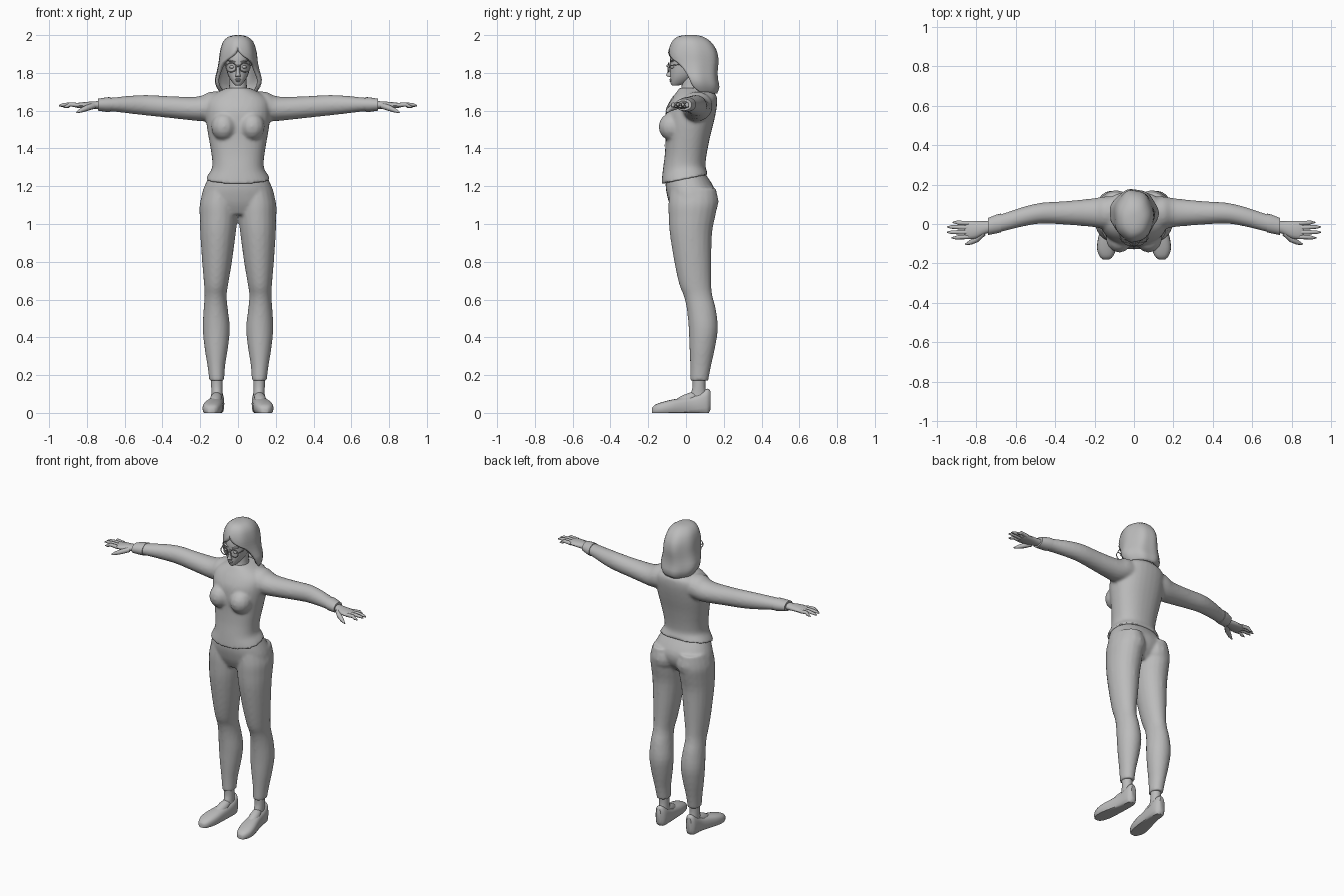
import bpy, bmesh, math
from mathutils import Vector, Matrix

grey = bpy.data.materials.new("plain grey")
grey.diffuse_color = (0.5, 0.5, 0.5, 1)
AXES = {"x": (0, 1, 2), "y": (1, 0, 2), "z": (2, 0, 1)}


def spline(rows, steps):
    """Smoothly resample the rows of a profile."""
    out = []
    for i in range(len(rows) - 1):
        p = [rows[max(0, min(len(rows) - 1, i + k))] for k in (-1, 0, 1, 2)]
        for s in range(steps):
            t = s / steps
            out.append([0.5 * (2 * b + (c - a) * t + (2 * a - 5 * b + 4 * c - d) * t * t
                               + (3 * b - a - 3 * c + d) * t ** 3) for a, b, c, d in zip(*p)])
    return out + [list(rows[-1])]


def loft(bm, rows, axis="z", side=1, n=20, steps=3, power=1.0, tilt=0.0, floor=None):
    """Closed tube: each row is (position, min a, max a, min b, max b)."""
    ax, ia, ib = AXES[axis]
    rings = []
    for pos, a0, a1, b0, b1 in spline(rows, steps):
        ring = []
        for k in range(n):
            t = 2 * math.pi * k / n
            c, s = math.cos(t), math.sin(t)
            co = [0, 0, 0]
            co[ax] = pos
            co[ia] = (a0 + a1) / 2 + (a1 - a0) / 2 * math.copysign(abs(c) ** power, c)
            co[ib] = (b0 + b1) / 2 + (b1 - b0) / 2 * math.copysign(abs(s) ** power, s)
            if tilt:                                   # hem rises towards the back
                co[2] += tilt * co[1] * max(0, 1 - (pos - rows[0][0]) / 0.1)
            if floor is not None:
                co[2] = max(co[2], floor)
            co[0] *= side
            ring.append(bm.verts.new(co))
        rings.append(ring)
    for r, q in zip(rings, rings[1:]):
        for k in range(n):
            bm.faces.new((r[k], r[(k + 1) % n], q[(k + 1) % n], q[k]))
    bm.faces.new(rings[0][::-1])
    bm.faces.new(rings[-1])


def blob(bm, loc, size, rot=(0, 0, 0), seg=14):
    m = Matrix.Translation(loc)
    for a, ax in zip(rot, "XYZ"):
        m = m @ Matrix.Rotation(a, 4, ax)
    m = m @ Matrix.Diagonal((*size, 1))
    bmesh.ops.create_uvsphere(bm, u_segments=seg, v_segments=8, radius=1, matrix=m)


def tube(bm, points, r, closed=False, n=6):
    """Thin round tube along points."""
    pts = [Vector(p) for p in points]
    rings = []
    for i, p in enumerate(pts):
        if closed:
            d = pts[(i + 1) % len(pts)] - pts[i - 1]
        else:
            d = pts[min(i + 1, len(pts) - 1)] - pts[max(i - 1, 0)]
        u = d.cross(Vector((0.1, 1, 0.2))).normalized()
        v = d.cross(u).normalized()
        rr = r[i] if isinstance(r, (list, tuple)) else r
        rings.append([bm.verts.new(p + rr * (u * math.cos(k * math.tau / n) + v * math.sin(k * math.tau / n)))
                      for k in range(n)])
    for i in range(len(rings) if closed else len(rings) - 1):
        a, b = rings[i], rings[(i + 1) % len(rings)]
        for k in range(n):
            bm.faces.new((a[k], a[(k + 1) % n], b[(k + 1) % n], b[k]))
    if not closed:
        bm.faces.new(rings[0][::-1])
        bm.faces.new(rings[-1])


def finish(bm, name, voxel=None, angle=50):
    bmesh.ops.recalc_face_normals(bm, faces=bm.faces)
    me = bpy.data.meshes.new(name)
    bm.to_mesh(me)
    bm.free()
    me.materials.append(grey)
    ob = bpy.data.objects.new(name, me)
    bpy.context.collection.objects.link(ob)
    bpy.ops.object.select_all(action="DESELECT")
    ob.select_set(True)
    bpy.context.view_layer.objects.active = ob
    bpy.ops.object.shade_smooth_by_angle(angle=math.radians(angle))
    if voxel:                                          # fuse overlapping volumes
        m = ob.modifiers.new("fuse", "REMESH")
        m.mode, m.voxel_size, m.use_smooth_shade = "VOXEL", voxel, True
        m = ob.modifiers.new("soften", "SMOOTH")
        m.factor, m.iterations = 0.5, 5
    return ob


# trousers: pelvis and two legs
bm = bmesh.new()
loft(bm, [(1.05, -.12, .12, -.06, .10), (1.10, -.19, .19, -.085, .14), (1.15, -.193, .193, -.10, .155),
          (1.20, -.178, .178, -.108, .145), (1.27, -.145, .145, -.105, .10)], power=.9, n=28)
leg = [(.17, .073, .152, .022, .118), (.25, .068, .162, .022, .133), (.35, .052, .178, .018, .155),
       (.45, .043, .187, .014, .169), (.55, .054, .182, .004, .158), (.62, .06, .177, -.012, .14),
       (.68, .052, .18, -.036, .134), (.80, .032, .19, -.062, .134), (.95, .012, .2, -.086, .138),
       (1.04, .003, .203, -.092, .155), (1.11, .002, .202, -.093, .167), (1.19, .01, .18, -.085, .16)]
for s in (1, -1):
    loft(bm, leg, side=s)
    blob(bm, (s * .092, .09, 1.12), (.085, .083, .09))
finish(bm, "trousers", .009)

# jacket: torso, bust and sleeves
bm = bmesh.new()
loft(bm, [(1.238, -.172, .172, -.13, .118), (1.265, -.156, .156, -.127, .11), (1.30, -.137, .137, -.122, .103),
          (1.36, -.139, .139, -.113, .108), (1.45, -.154, .154, -.108, .125), (1.53, -.167, .167, -.11, .145),
          (1.60, -.172, .172, -.105, .16), (1.65, -.168, .168, -.083, .165), (1.685, -.135, .135, -.06, .158),
          (1.72, -.062, .062, -.035, .12)], n=32, power=.88, tilt=.2)
for s in (1, -1):
    blob(bm, (s * .075, -.072, 1.515), (.068, .074, .075))
    loft(bm, [(.08, -.02, .14, 1.555, 1.70), (.15, -.025, .14, 1.545, 1.70), (.21, -.015, .13, 1.545, 1.675),
              (.35, -.003, .116, 1.56, 1.676), (.47, .002, .108, 1.573, 1.683), (.56, -.012, .088, 1.583, 1.68),
              (.65, -.034, .058, 1.594, 1.671), (.705, -.046, .042, 1.598, 1.667)], "x", s)
jacket = finish(bm, "jacket", .009)

# cuffs with a small step
bm = bmesh.new()
for s in (1, -1):
    loft(bm, [(.675, -.042, .053, 1.593, 1.672), (.70, -.048, .047, 1.594, 1.67),
              (.742, -.056, .03, 1.600, 1.663)], "x", s, steps=1)
finish(bm, "cuffs")


# lapels and front seam: strips laid on the jacket
def strip(bm, a0, a1, b0, b1, n=14):
    prev = None
    for i in range(n + 1):
        t = i / n
        row = [bm.verts.new((p[0] + (q[0] - p[0]) * t, -.3, p[1] + (q[1] - p[1]) * t))
               for p, q in ((a0, a1), (((a0[0] + b0[0]) / 2, (a0[1] + b0[1]) / 2),
                                       ((a1[0] + b1[0]) / 2, (a1[1] + b1[1]) / 2)), (b0, b1))]
        if prev:
            for k in (0, 1):
                bm.faces.new((prev[k], prev[k + 1], row[k + 1], row[k]))
        prev = row


bm = bmesh.new()
for s in (1, -1):
    strip(bm, (s * .04, 1.68), (0, 1.56), (s * .078, 1.665), (0, 1.53))
strip(bm, (-.003, 1.53), (-.003, 1.25), (.003, 1.53), (.003, 1.25))
for z in (1.48, 1.42, 1.36, 1.30):                     # buttons
    strip(bm, (.006, z), (.006, z - .012), (.018, z), (.018, z - .012), 2)
lapels = finish(bm, "lapels_and_buttons")
m = lapels.modifiers.new("lay on", "SHRINKWRAP")
m.target, m.wrap_method, m.wrap_mode, m.offset = jacket, "PROJECT", "ABOVE_SURFACE", .004
m.use_project_x = m.use_project_z = False
m.use_project_y = m.use_positive_direction = True
m.use_negative_direction = False

# hands: palm, four fingers, thumb
bm = bmesh.new()
for s in (1, -1):
    loft(bm, [(.72, -.043, .018, 1.609, 1.654), (.755, -.05, .014, 1.609, 1.65), (.80, -.072, .016, 1.611, 1.647),
              (.84, -.077, .014, 1.613, 1.643), (.862, -.072, .01, 1.617, 1.637)], "x", s, n=14)
    for y0, y1, x1, z1 in ((.004, .008, .92, 1.617), (-.018, -.015, .948, 1.624),
                           (-.042, -.042, .948, 1.626), (-.065, -.07, .925, 1.618)):
        tube(bm, [(s * .84, y0, 1.629), (s * .89, (y0 + y1) / 2, 1.633), (s * (x1 - .02), y1, z1 + .005),
                  (s * x1, y1, z1)], [.012, .011, .009, .003], n=8)
    tube(bm, [(s * .765, -.045, 1.625), (s * .80, -.078, 1.614), (s * .83, -.094, 1.602), (s * .855, -.103, 1.59)],
         [.016, .016, .012, .004], n=8)
finish(bm, "hands", angle=60)

# neck and head
bm = bmesh.new()
loft(bm, [(1.66, -.065, .065, -.03, .12), (1.70, -.052, .052, -.028, .09), (1.74, -.046, .046, -.022, .08),
          (1.80, -.046, .046, -.02, .09)])
loft(bm, [(1.733, -.014, .014, -.073, -.04), (1.745, -.026, .026, -.081, .0), (1.77, -.044, .044, -.083, .04),
          (1.80, -.057, .057, -.084, .08), (1.84, -.065, .065, -.084, .11), (1.88, -.067, .067, -.085, .12),
          (1.93, -.06, .06, -.07, .12), (1.965, -.03, .03, -.02, .08)], power=.92)
loft(bm, [(1.778, -.012, .012, -.09, -.07), (1.786, -.014, .014, -.106, -.07), (1.80, -.01, .01, -.101, -.07),
          (1.845, -.007, .007, -.088, -.07)], n=10)    # nose
blob(bm, (0, -.081, 1.765), (.018, .008, .005))        # lips
blob(bm, (0, -.080, 1.757), (.015, .008, .005))
for s in (1, -1):
    blob(bm, (s * .032, -.072, 1.831), (.014, .012, .008))
    blob(bm, (s * .034, -.075, 1.862), (.024, .010, .004), (0, s * -.2, s * .25))
finish(bm, "head", angle=60)

# glasses: two rims, bridge, temples
bm = bmesh.new()
for s in (1, -1):
    tube(bm, [(s * .036 + .027 * math.cos(t), -.096 + .12 * abs(s * .036 + .027 * math.cos(t)),
               1.829 + .024 * math.sin(t)) for t in (k * math.tau / 20 for k in range(20))], .0028, True)
    tube(bm, [(s * .062, -.088, 1.836), (s * .071, -.06, 1.842), (s * .074, .03, 1.85)], .0028)
tube(bm, [(-.01, -.095, 1.833), (0, -.104, 1.836), (.01, -.095, 1.833)], .0028)
finish(bm, "glasses")

# hair: shell open around the face (height, half width, front y, back y, opening angle)
bm = bmesh.new()
rows = [(2.0, .012, .0, .05, 0), (1.992, .05, -.045, .09, 0), (1.965, .08, -.074, .132, 0),
        (1.925, .094, -.09, .16, .02), (1.89, .10, -.094, .17, .30), (1.855, .104, -.09, .172, .85),
        (1.81, .113, -.08, .168, 1.15), (1.765, .124, -.07, .17, 1.3), (1.725, .115, -.06, .177, 1.4),
        (1.69, .092, -.03, .165, 1.75)]
prev, n = None, 36
for i, (z, w, f, b, a) in enumerate(spline(rows, 2)):
    row = []
    for k in range(n + 1):
        t = max(a, 0) + (math.tau - 2 * max(a, 0)) * k / n
        wave = 1 + .022 * math.cos(7 * t + 1) * min(1, i / 8)
        row.append(bm.verts.new((w * math.sin(t) * wave, (f + b) / 2 - (b - f) / 2 * math.cos(t) * wave, z)))
    if prev:
        for k in range(n):
            bm.faces.new((prev[k], prev[k + 1], row[k + 1], row[k]))
    else:
        bm.faces.new(row[:-1])
    prev = row
bmesh.ops.remove_doubles(bm, verts=bm.verts, dist=.0004)
hair = finish(bm, "hair", angle=60)
m = hair.modifiers.new("thickness", "SOLIDIFY")
m.thickness, m.offset = .018, -1

# ankles and insteps
bm = bmesh.new()
for s in (1, -1):
    loft(bm, [(.05, .08, .142, .02, .115), (.10, .082, .14, .025, .108), (.14, .082, .142, .035, .102),
              (.21, .08, .145, .032, .106)], side=s)
    blob(bm, (s * .118, .0, .068), (.032, .085, .03), (.42, 0, s * .12))
finish(bm, "ankles")

# shoes: low wedge with pointed toe, turned slightly outward
bm = bmesh.new()
for s in (1, -1):
    loft(bm, [(-.18, .125, .158, -.004, .026), (-.165, .107, .174, -.01, .042), (-.13, .092, .187, -.012, .056),
              (-.08, .082, .184, -.012, .069), (-.02, .078, .168, -.012, .08), (.04, .074, .153, -.012, .092),
              (.09, .073, .148, -.012, .116), (.115, .08, .142, -.01, .128), (.13, .095, .128, .02, .115)],
         "y", s, power=.75, floor=0)
finish(bm, "shoes", angle=40)
